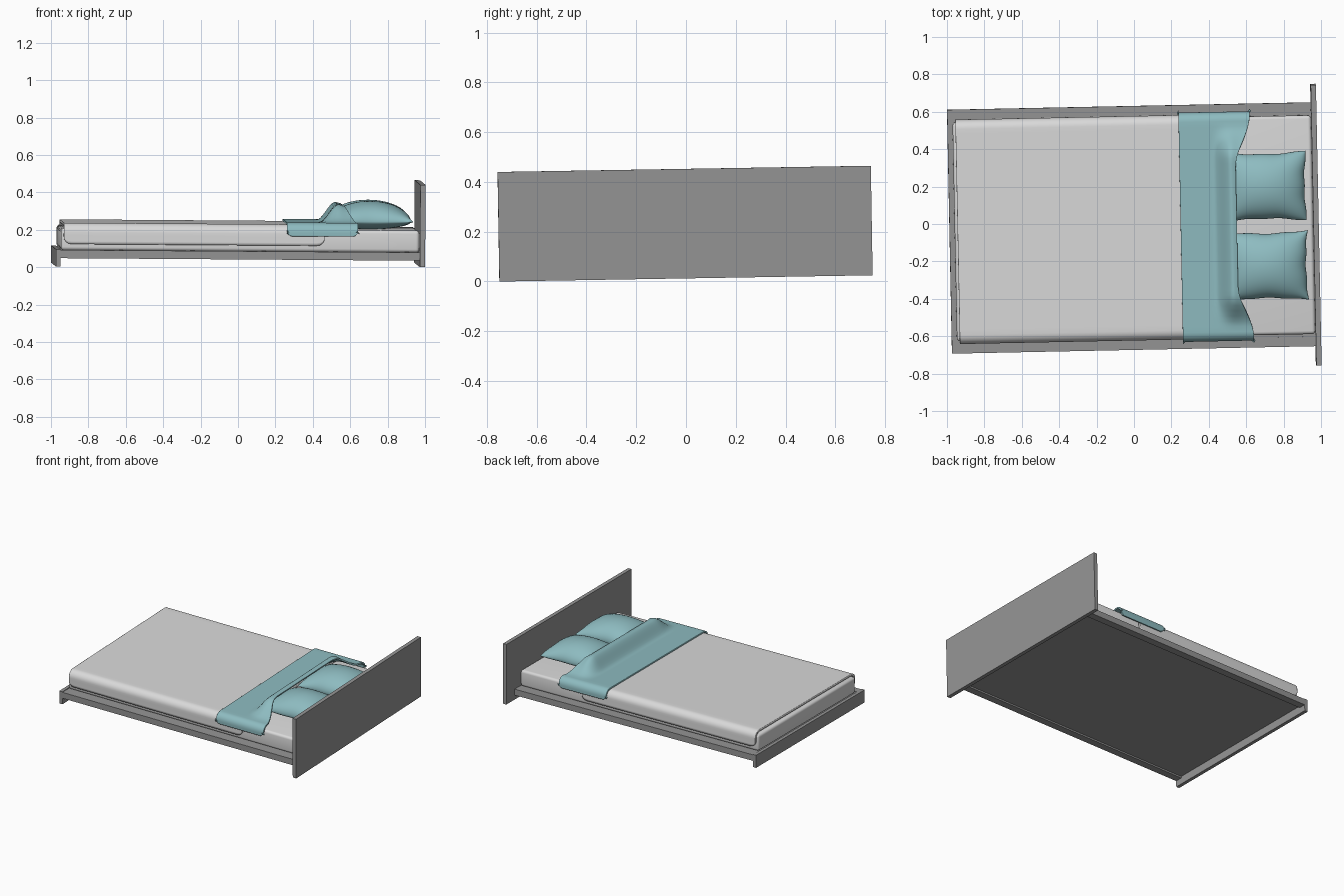
import bpy, bmesh, math
from mathutils import Matrix, Vector

if "Cube" in bpy.data.objects:
    bpy.data.objects.remove(bpy.data.objects["Cube"])

# The whole bed sits very slightly turned and tilted
POSE = (Matrix.Translation((0, -0.02, 0.0193)) @ Matrix.Rotation(0.0205, 4, 'Z')
        @ Matrix.Rotation(0.007, 4, 'Y') @ Matrix.Rotation(0.0167, 4, 'X'))


def material(name, rgb):
    m = bpy.data.materials.new(name)
    m.diffuse_color = (*rgb, 1)
    m.use_nodes = True
    m.node_tree.nodes["Principled BSDF"].inputs["Base Color"].default_value = m.diffuse_color
    return m


FRAME = material("frame_grey", (0.30, 0.30, 0.30))
LINEN = material("linen_white", (0.70, 0.70, 0.70))
TEAL = material("soft_teal", (0.27, 0.50, 0.53))


def smooth(t):
    t = max(0.0, min(1.0, t))
    return t * t * (3 - 2 * t)


def finish(name, bm, mat, angle=None):
    bmesh.ops.recalc_face_normals(bm, faces=bm.faces)
    me = bpy.data.meshes.new(name)
    bm.to_mesh(me)
    bm.free()
    me.transform(POSE)
    me.materials.append(mat)
    ob = bpy.data.objects.new(name, me)
    bpy.context.collection.objects.link(ob)
    if angle:
        bpy.ops.object.select_all(action='DESELECT')
        ob.select_set(True)
        bpy.context.view_layer.objects.active = ob
        bpy.ops.object.shade_smooth_by_angle(angle=math.radians(angle))
    return ob


def box(name, lo, hi, mat, bevel=0):
    bm = bmesh.new()
    bmesh.ops.create_cube(bm, size=1)
    for v in bm.verts:
        v.co = Vector([lo[i] + (v.co[i] + 0.5) * (hi[i] - lo[i]) for i in range(3)])
    if bevel:
        bmesh.ops.bevel(bm, geom=bm.edges[:], offset=bevel, segments=4,
                        profile=0.5, affect='EDGES')
    return finish(name, bm, mat, 40 if bevel else None)


def grid_faces(bm, rows):
    for a, b in zip(rows, rows[1:]):
        for i in range(len(a) - 1):
            bm.faces.new((a[i], a[i + 1], b[i + 1], b[i]))


def drape(name, x0, x1, half, top, r, hem, corner, bump, thick, mat):
    """Cloth hanging over both long sides: x0 to x1(y), hem with rounded corners."""
    bm = bmesh.new()
    rows = []
    n = 36
    for i in range(n + 1):
        u = 0.5 - 0.5 * math.cos(math.pi * i / n)     # finer towards the ends
        d = min(u, 1 - u) * (x1(half) - x0)
        c = max(0.0, corner - d)
        zb = hem + corner - math.sqrt(max(0, corner ** 2 - c ** 2))
        side = [(half, zb + (top - r - zb) * k / 4) for k in range(4)]
        side += [(half - r + r * math.cos(a), top - r + r * math.sin(a))
                 for a in (math.pi / 2 * k / 7 for k in range(8))]
        flat = [((half - r) * (1 - 2 * k / 40), top) for k in range(1, 40)]
        path = side + flat + [(-y, z) for y, z in reversed(side)]
        row = []
        for y, z in path:
            x = x0 + u * (x1(y) - x0)
            row.append(bm.verts.new((x, y, z + bump(x, y))))
        rows.append(row)
    grid_faces(bm, rows)
    ob = finish(name, bm, mat, 50)
    # recalculated normals of an open sheet may face in: make the top face up
    if max(ob.data.polygons, key=lambda p: abs(p.normal.z)).normal.z < 0:
        ob.data.flip_normals()
    mod = ob.modifiers.new("thickness", 'SOLIDIFY')
    mod.thickness = thick
    mod.offset = -1
    return ob


def pillow(name, cx, cy, hx, hy):
    bm = bmesh.new()
    n = 28
    for up, t in ((1, 0.108), (-1, 0.043)):
        rows = []
        for i in range(n + 1):
            u = math.sin(math.pi * (i / n - 0.5))
            row = []
            for j in range(n + 1):
                v = math.sin(math.pi * (j / n - 0.5))
                # sides pinch in between the pointed corners, with small puckers
                px = u * (1 - 0.05 * (1 - v * v) + 0.010 * math.sin(9 * v + cy * 7) * u * u)
                py = v * (1 - 0.08 * (1 - u * u) + 0.012 * math.sin(8 * u + cy * 9) * v * v)
                h = math.sqrt(max(0, (1 - u * u) * (1 - v * v)))
                row.append(bm.verts.new((cx + hx * px, cy + hy * py, 0.235 + up * t * h)))
            rows.append(row)
        grid_faces(bm, rows)
    bmesh.ops.remove_doubles(bm, verts=bm.verts, dist=1e-5)
    return finish(name, bm, TEAL, 60)


# Bed frame
box("headboard", (0.957, -0.75, 0), (0.985, 0.75, 0.44), FRAME)
box("footboard", (-0.987, -0.652, -0.012), (-0.962, 0.652, 0.08), FRAME)
for side, s in (("front", -1), ("back", 1)):
    ys = sorted((s * 0.652, s * 0.60))
    box(side + "_rail", (-0.962, ys[0], 0.033), (0.957, ys[1], 0.077), FRAME)
box("base_panel", (-0.962, -0.60, 0.045), (0.957, 0.60, 0.075), FRAME)

# Mattress and duvet
box("mattress", (-0.96, -0.585, 0.075), (0.957, 0.585, 0.193), LINEN, 0.018)
drape("duvet", -0.945, lambda y: 0.45, 0.60, 0.221, 0.05, 0.108, 0.04,
      lambda x, y: 0, 0.014, LINEN)


# Throw with its edge lifted over the pillows
def throw_edge(y):
    return 0.548 + 0.08 * smooth((abs(y) - 0.32) / 0.27)


def throw_lift(x, y):
    rise = smooth((x - 0.425) / 0.10) - 0.12 * smooth((x - 0.52) / 0.06)
    return 0.096 * rise * (1 - smooth((abs(y) - 0.37) / 0.17))


drape("throw", 0.248, throw_edge, 0.613, 0.231, 0.05, 0.158, 0.03,
      throw_lift, 0.012, TEAL)

# Pillows
pillow("back_pillow", 0.70, 0.211, 0.225, 0.187)
pillow("front_pillow", 0.70, -0.214, 0.225, 0.187)
